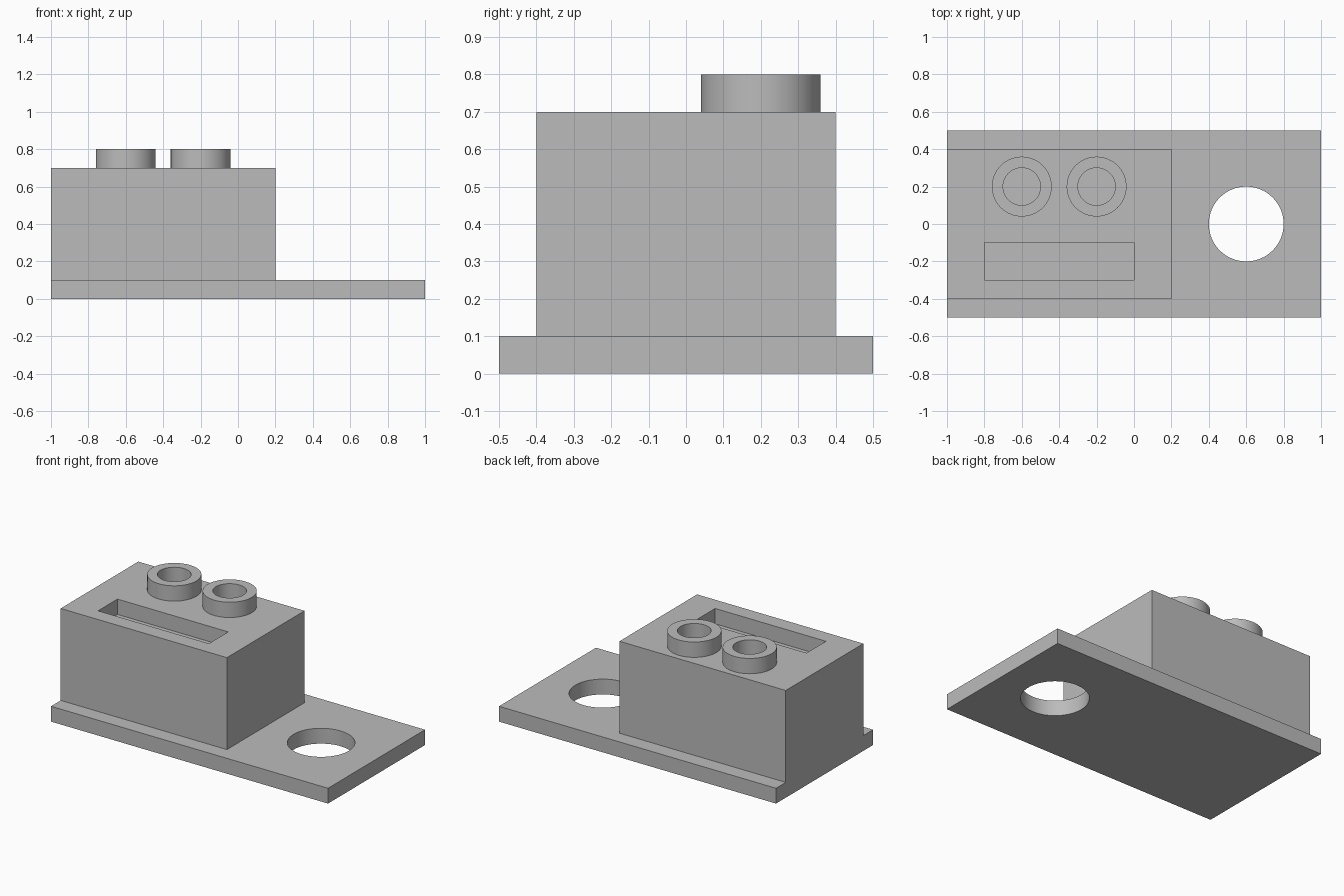
import bpy
import math

if "Cube" in bpy.data.objects:
    bpy.data.objects.remove(bpy.data.objects["Cube"], do_unlink=True)

grey = bpy.data.materials.new("plain_grey")
grey.use_nodes = True
COLOUR = (0.5, 0.5, 0.5, 1.0)
grey.diffuse_color = COLOUR
grey.node_tree.nodes["Principled BSDF"].inputs["Base Color"].default_value = COLOUR


def finish(obj, name):
    obj.name = obj.data.name = name
    obj.data.materials.append(grey)
    return obj


def box(name, low, high):
    centre = [(a + b) / 2 for a, b in zip(low, high)]
    bpy.ops.mesh.primitive_cube_add(size=1, location=centre)
    obj = bpy.context.object
    obj.scale = [b - a for a, b in zip(low, high)]
    bpy.ops.object.transform_apply(location=False, rotation=False, scale=True)
    return finish(obj, name)


def cylinder(name, x, y, radius, bottom, top):
    bpy.ops.mesh.primitive_cylinder_add(
        vertices=64, radius=radius, depth=top - bottom,
        location=(x, y, (bottom + top) / 2))
    return finish(bpy.context.object, name)


def cut(target, cutter):
    cutter.hide_render = True
    mod = target.modifiers.new("cut", "BOOLEAN")
    mod.operation = "DIFFERENCE"
    mod.solver = "EXACT"
    mod.object = cutter
    bpy.ops.object.select_all(action="DESELECT")
    bpy.context.view_layer.objects.active = target
    target.select_set(True)
    bpy.ops.object.modifier_apply(modifier=mod.name)
    bpy.data.objects.remove(cutter, do_unlink=True)
    bpy.ops.object.shade_smooth_by_angle(angle=math.radians(30))


# Base plate with a round through hole
base = box("base_plate", (-1, -0.5, 0), (1, 0.5, 0.1))
cut(base, cylinder("hole_cutter", 0.6, 0, 0.2, -0.1, 0.2))

# Block with a shallow slot in its top
block = box("block", (-1, -0.4, 0.1), (0.2, 0.4, 0.7))
cut(block, box("slot_cutter", (-0.8, -0.3, 0.6), (0, -0.1, 0.8)))

# Pair of short tubes on the block
for side, x in (("right", -0.6), ("left", -0.2)):
    tube = cylinder(side + "_tube", x, 0.2, 0.16, 0.7, 0.8)
    cut(tube, cylinder("bore_cutter", x, 0.2, 0.1, 0.6, 0.9))
